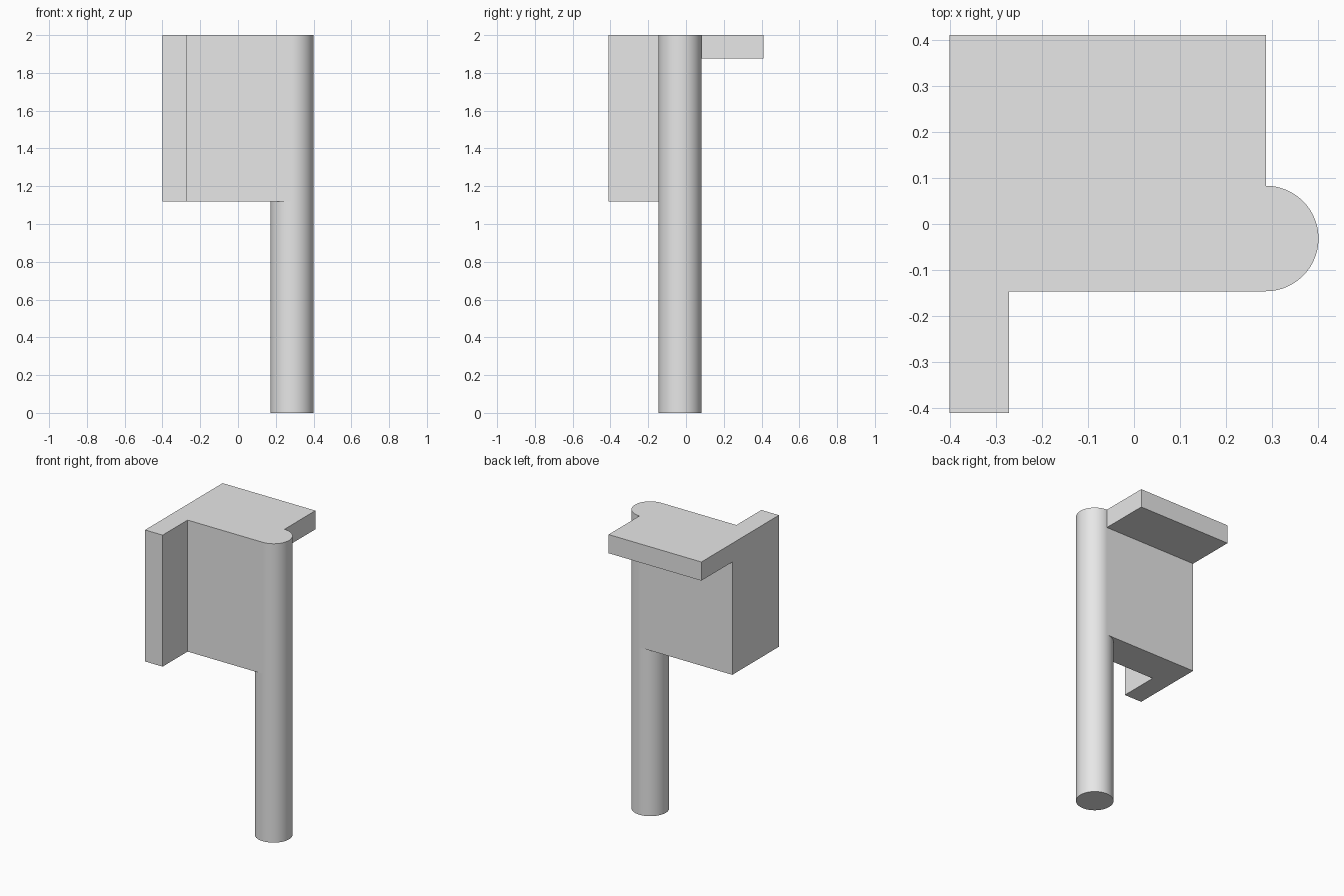
import bpy
import bmesh
from math import cos, sin, pi, radians

if "Cube" in bpy.data.objects:
    bpy.data.objects.remove(bpy.data.objects["Cube"])

# Main dimensions
TOP, PANEL_BOTTOM, SHELF_BOTTOM = 2.0, 1.12, 1.875
POST_X, POST_Y, RADIUS = 0.286, -0.0315, 0.1145
LEFT, FLANGE_EDGE = -0.401, -0.271
FRONT, BACK = -0.41, 0.41
WALL_FRONT, WALL_BACK = POST_Y - RADIUS, POST_Y + RADIUS
SEGMENTS = 96

grey = bpy.data.materials.new("plain grey")
grey.use_nodes = True
colour = (0.8, 0.8, 0.8, 1)
grey.diffuse_color = colour
grey.node_tree.nodes["Principled BSDF"].inputs["Base Color"].default_value = colour


def arc(start, end, count):
    """Points on the post outline between two angles."""
    steps = [start + (end - start) * i / count for i in range(count + 1)]
    return [(POST_X + RADIUS * cos(a), POST_Y + RADIUS * sin(a)) for a in steps]


def prism(name, outline, bottom, top):
    """Extrude a plan outline upward into a solid."""
    bm = bmesh.new()
    base = bm.faces.new([bm.verts.new((x, y, bottom)) for x, y in outline])
    extruded = bmesh.ops.extrude_face_region(bm, geom=[base], use_keep_orig=True)
    for item in extruded["geom"]:
        if isinstance(item, bmesh.types.BMVert):
            item.co.z = top
    bmesh.ops.recalc_face_normals(bm, faces=bm.faces)
    mesh = bpy.data.meshes.new(name)
    bm.to_mesh(mesh)
    bm.free()
    mesh.materials.append(grey)
    obj = bpy.data.objects.new(name, mesh)
    bpy.context.collection.objects.link(obj)
    return obj


# Full-height round post
post = prism("round_post", arc(0, 2 * pi, SEGMENTS)[:-1], 0, TOP)
bpy.context.view_layer.objects.active = post
post.select_set(True)
bpy.ops.object.shade_smooth_by_angle(angle=radians(30))
post.select_set(False)

# Thick wall with a forward flange, hollowed at one end to wrap the post
wall_outline = [(LEFT, WALL_BACK), (LEFT, FRONT), (FLANGE_EDGE, FRONT),
                (FLANGE_EDGE, WALL_FRONT)]
wall_outline += arc(1.5 * pi, 0.5 * pi, SEGMENTS // 2)
prism("wall_with_flange", wall_outline, PANEL_BOTTOM, TOP)

# Thin shelf projecting from the back of the wall
prism("rear_shelf", [(LEFT, WALL_BACK), (POST_X, WALL_BACK),
                     (POST_X, BACK), (LEFT, BACK)], SHELF_BOTTOM, TOP)
